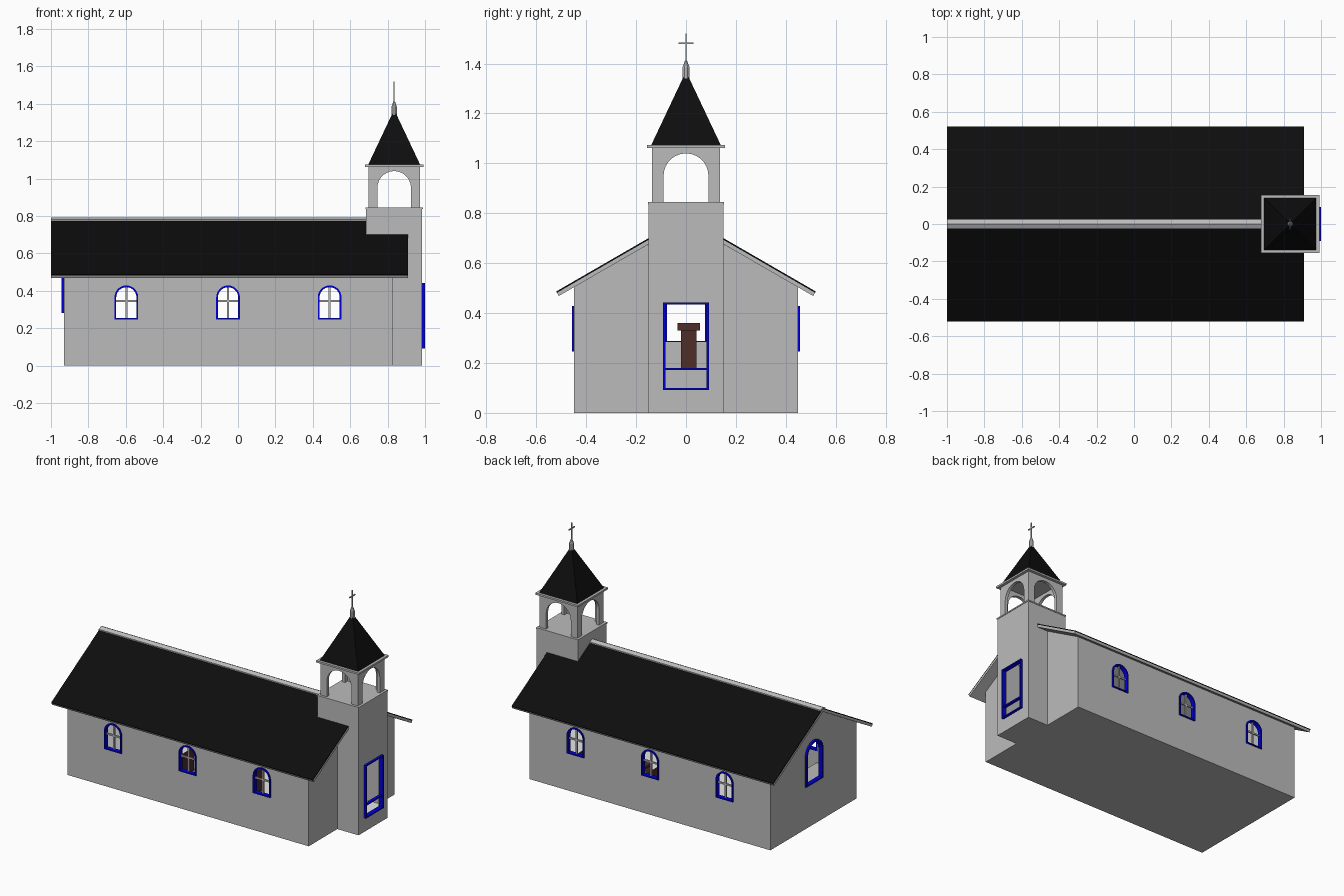
import bpy, bmesh, math
from mathutils import Matrix, Vector

if "Cube" in bpy.data.objects:
    bpy.data.objects.remove(bpy.data.objects["Cube"])


def mat(name, r, g, b):
    m = bpy.data.materials.new(name)
    m.diffuse_color = (r, g, b, 1)
    m.use_nodes = True
    m.node_tree.nodes["Principled BSDF"].inputs["Base Color"].default_value = m.diffuse_color
    return m


GREY = mat("grey_siding", 0.5, 0.5, 0.5)
BLACK = mat("black_shingle", 0.004, 0.004, 0.004)
BLUE = mat("blue_trim", 0.0, 0.0, 0.7)
BROWN = mat("brown_wood", 0.08, 0.027, 0.02)
WHITE = mat("white_floor", 0.85, 0.85, 0.85)

# Local (u, v, w) planes: facing y and facing x
FACE_Y = Matrix(((1, 0, 0, 0), (0, 0, -1, 0), (0, 1, 0, 0), (0, 0, 0, 1)))
FACE_X = Matrix(((0, 0, 1, 0), (1, 0, 0, 0), (0, 1, 0, 0), (0, 0, 0, 1)))


def add(name, bm, m):
    bmesh.ops.remove_doubles(bm, verts=bm.verts, dist=1e-5)
    bmesh.ops.recalc_face_normals(bm, faces=bm.faces)
    me = bpy.data.meshes.new(name)
    bm.to_mesh(me)
    bm.free()
    me.materials.clear()
    me.materials.append(m)
    ob = bpy.data.objects.new(name, me)
    bpy.context.collection.objects.link(ob)
    return ob


def plate(name, loops, thick, matrix, m):
    """Flat sheet from an outline and holes, centred on its plane."""
    cu = bpy.data.curves.new(name, 'CURVE')
    cu.dimensions = '2D'
    cu.fill_mode = 'BOTH'
    cu.extrude = thick / 2
    for pts in loops:
        s = cu.splines.new('POLY')
        s.points.add(len(pts) - 1)
        for p, (u, v) in zip(s.points, pts):
            p.co = (u, v, 0, 1)
        s.use_cyclic_u = True
    tmp = bpy.data.objects.new(name + "_tmp", cu)
    bpy.context.collection.objects.link(tmp)
    dg = bpy.context.evaluated_depsgraph_get()
    me = bpy.data.meshes.new_from_object(tmp.evaluated_get(dg))
    bpy.data.objects.remove(tmp)
    bm = bmesh.new()
    bm.from_mesh(me)
    bpy.data.meshes.remove(me)
    for f in bm.faces:
        f.smooth = False
    bm.transform(matrix)
    return add(name, bm, m)


def box(name, x0, x1, y0, y1, z0, z1, m):
    bm = bmesh.new()
    bmesh.ops.create_cube(bm, size=1)
    bm.transform(Matrix.Translation(((x0 + x1) / 2, (y0 + y1) / 2, (z0 + z1) / 2))
                 @ Matrix.Diagonal((x1 - x0, y1 - y0, z1 - z0, 1)))
    return add(name, bm, m)


def cone(name, x, z0, z1, r0, r1, n, m):
    bm = bmesh.new()
    bmesh.ops.create_cone(bm, cap_ends=True, segments=n, radius1=r0, radius2=r1, depth=z1 - z0)
    bm.transform(Matrix.Translation((x, 0, (z0 + z1) / 2)) @ Matrix.Rotation(math.pi / n, 4, 'Z'))
    return add(name, bm, m)


def rect(u0, u1, v0, v1):
    return [(u0, v0), (u1, v0), (u1, v1), (u0, v1)]


def arch(c, r, v0, spring, n=14):
    top = [(c + r * math.cos(math.pi * i / n), spring + r * math.sin(math.pi * i / n))
           for i in range(n + 1)]
    return [(c - r, v0), (c + r, v0)] + top


def at(x, y, base):
    return Matrix.Translation((x, y, 0)) @ base


# Nave side walls with three arched windows each
WIN = (-0.597, -0.053, 0.49)
for side, s in (("front", -1), ("back", 1)):
    holes = [arch(c, 0.06, 0.25, 0.365) for c in WIN]
    plate(side + "_wall", [rect(-0.93, 0.83, 0, 0.505)] + holes, 0.02, at(0, s * 0.438, FACE_Y), GREY)
    for c in WIN:
        plate(side + "_window_frame", [arch(c, 0.0635, 0.247, 0.365), arch(c, 0.054, 0.255, 0.365)],
              0.03, at(0, s * 0.441, FACE_Y), BLUE)
        box(side + "_window_mullion", c - 0.005, c + 0.005, s * 0.438 - 0.005, s * 0.438 + 0.005, 0.255, 0.42, GREY)
        box(side + "_window_bar", c - 0.055, c + 0.055, s * 0.438 - 0.005, s * 0.438 + 0.005, 0.34, 0.35, GREY)

# Gable walls
gable = [(-0.448, 0), (0.448, 0), (0.448, 0.505), (0, 0.762), (-0.448, 0.505)]
plate("rear_gable", [gable, arch(0, 0.083, 0.285, 0.47)], 0.02, at(-0.92, 0, FACE_X), GREY)
plate("rear_window_frame", [arch(0, 0.089, 0.28, 0.47), arch(0, 0.076, 0.288, 0.47)],
      0.03, at(-0.928, 0, FACE_X), BLUE)
plate("entry_gable", [gable, rect(-0.13, 0.13, 0.05, 0.55)], 0.02, at(0.82, 0, FACE_X), GREY)

# Foundations and floor
box("nave_base", -0.925, 0.825, -0.443, 0.443, 0, 0.08, GREY)
box("tower_base", 0.825, 0.98, -0.145, 0.145, 0, 0.08, GREY)
box("nave_floor", -0.91, 0.81, -0.428, 0.428, 0.08, 0.089, WHITE)
box("entry_floor", 0.81, 0.965, -0.13, 0.13, 0.08, 0.089, WHITE)

# Roof slopes, notched around the tower: grey boards with black shingles on top
A = math.radians(30)
TOP = 0.787
S_END, S_CUT = 0.52 / math.cos(A), 0.15 / math.cos(A)
outline = [(-1, 0), (0.685, 0), (0.685, S_CUT), (0.91, S_CUT), (0.91, S_END), (-1, S_END)]
for side, s in (("front", -1), ("back", 1)):
    for layer, depth, thick, m in (("shingles", 0.003, 0.006, BLACK), ("boards", 0.0135, 0.015, GREY)):
        n = Vector((0, s * math.sin(A), math.cos(A)))
        o = Vector((0, 0, TOP)) - n * depth
        M = Matrix(((1, 0, 0, o.x), (0, s * math.cos(A), n.y, o.y),
                    (0, -math.sin(A), n.z, o.z), (0, 0, 0, 1)))
        plate(side + "_roof_" + layer, [outline], thick, M, m)
cap = [(-0.024, 0.772), (0, 0.784), (0.024, 0.772), (0.024, 0.781), (0, 0.793), (-0.024, 0.781)]
plate("ridge_cap", [cap], 1.685, at(-0.1575, 0, FACE_X), GREY)

# Bell tower shaft
CX = 0.835
plate("tower_front", [rect(-0.15, 0.15, 0, 0.84), rect(-0.088, 0.088, 0.097, 0.438)],
      0.02, at(0.975, 0, FACE_X), GREY)
plate("tower_rear", [rect(-0.15, 0.15, 0.66, 0.84)], 0.02, at(0.695, 0, FACE_X), GREY)
shaft = [(0.81, 0), (0.985, 0), (0.985, 0.84), (0.685, 0.84), (0.685, 0.66), (0.81, 0.66)]
for s in (-1, 1):
    plate("tower_side", [shaft], 0.02, at(0, s * 0.14, FACE_Y), GREY)
box("tower_deck", CX - 0.153, CX + 0.153, -0.153, 0.153, 0.836, 0.845, GREY)

# Door frame with a rail
plate("door_frame", [rect(-0.092, 0.092, 0.092, 0.442), rect(-0.083, 0.083, 0.1, 0.434)],
      0.03, at(0.985, 0, FACE_X), BLUE)
box("door_rail", 0.975, 0.995, -0.085, 0.085, 0.171, 0.18, BLUE)

# Open belfry with an arch on each side
H = 0.137
for s in (-1, 1):
    for base, off, c in ((FACE_Y, (0, s * (H - 0.01)), CX), (FACE_X, (CX + s * (H - 0.01), 0), 0)):
        a = arch(c, 0.09, 0.843, 0.95)
        face = [(c - H, 0.843), a[0]] + a[:1:-1] + [a[1], (c + H, 0.843), (c + H, 1.063), (c - H, 1.063)]
        plate("belfry_arch", [face], 0.02, at(off[0], off[1], base), GREY)
box("belfry_cornice", CX - 0.156, CX + 0.156, -0.156, 0.156, 1.062, 1.074, GREY)

# Spire, finial and cross
q = math.sqrt(2)
cone("spire", CX, 1.074, 1.345, 0.139 * q, 0.011 * q, 4, BLACK)
cone("finial_base", CX, 1.34, 1.385, 0.015, 0.015, 8, GREY)
cone("finial_tip", CX, 1.385, 1.412, 0.015, 0.005, 8, GREY)
box("cross_upright", CX - 0.003, CX + 0.003, -0.003, 0.003, 1.405, 1.52, GREY)
box("cross_arm", CX - 0.003, CX + 0.003, -0.03, 0.03, 1.478, 1.485, GREY)

# Stage, pulpit and pews inside
box("stage", -0.91, -0.66, -0.42, 0.42, 0.089, 0.175, GREY)
box("pulpit_body", -0.79, -0.73, -0.02, 0.042, 0.175, 0.335, BROWN)
box("pulpit_top", -0.805, -0.715, -0.035, 0.057, 0.33, 0.36, BROWN)
for x in (-0.25, 0.0, 0.25, 0.5):
    for y in (-0.26, 0.26):
        box("pew_seat", x - 0.08, x, y - 0.14, y + 0.14, 0.14, 0.155, BROWN)
        box("pew_back", x, x + 0.012, y - 0.14, y + 0.14, 0.089, 0.235, BROWN)
        for e in (-0.14, 0.13):
            box("pew_end", x - 0.08, x, y + e, y + e + 0.01, 0.089, 0.14, BROWN)
